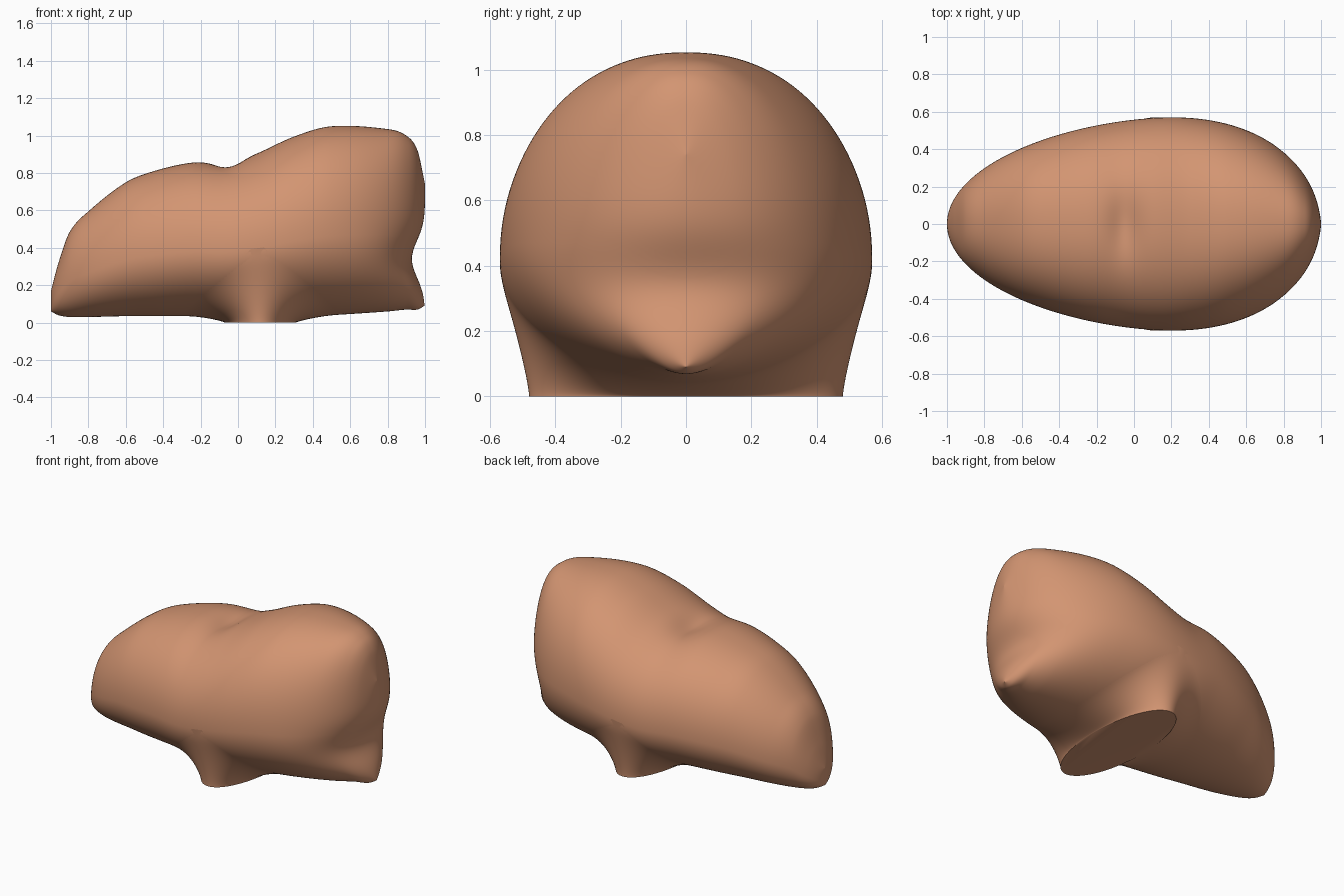
import bpy, bmesh
from math import cos, sin, pi, sqrt, exp, hypot

cube = bpy.data.objects.get("Cube")
if cube:
    bpy.data.objects.remove(cube, do_unlink=True)

# Centreline profile: x, top height, underside height
PROFILE = [
    (-1, .17, .06), (-.96, .32, .04), (-.9, .485, .03), (-.8, .595, .03),
    (-.6, .75, .035), (-.45, .81, .035), (-.25, .855, .035), (-.05, .86, .03),
    (.1, .905, .03), (.3, .995, .03), (.5, 1.05, .04), (.8, 1.035, .06),
    (.9, 1.0, .07), (.96, .92, .07), (1, .74, .09),
]
STATIONS, RING = 200, 144
FOOT_X, FOOT_A, FOOT_B = .12, .19, .48
FILLET_A, FILLET_B = .42, .57


def profile(x):
    """Smooth interpolation of top and underside at x."""
    i = 0
    while i < len(PROFILE) - 2 and x > PROFILE[i + 1][0]:
        i += 1
    p, q = PROFILE[i], PROFILE[i + 1]
    a, b = PROFILE[max(i - 1, 0)], PROFILE[min(i + 2, len(PROFILE) - 1)]
    h = q[0] - p[0]
    t = (x - p[0]) / h
    out = []
    for k in (1, 2):
        m0 = (q[k] - a[k]) / (q[0] - a[0]) * h
        m1 = (b[k] - p[k]) / (b[0] - p[0]) * h
        d = q[k] - p[k]
        out.append(p[k] + t * (m0 + t * (3 * d - 2 * m0 - m1 + t * (m0 + m1 - 2 * d))))
    top, low = out
    return top, low, low + .42 * (top - low)


def half_width(x):
    """Egg-shaped plan outline, blunter towards +x."""
    u = (x - .2) / (.8 if x > .2 else 1.2)
    return .57 * sqrt(max(0, 1 - abs(u) ** (2.15 if x > .2 else 1.75)))


def underside(x, y):
    top, low, mid = profile(x)
    return mid - (mid - low) * sqrt(max(0, 1 - (y / half_width(x)) ** 2))


def body_point(x, angle):
    top, low, mid = profile(x)
    c, s = cos(angle), sin(angle)
    y = half_width(x) * c
    if s > 0:
        # Slightly squared crown with a small dip on the ridge
        z = mid + (top - mid) * (1 - abs(c) ** 2.25) ** (1 / 2.15)
        z -= .035 * exp(-((x + .05) / .08) ** 2 - (y / .17) ** 2)
    else:
        z = mid + (mid - low) * s
    # Shallow hollow across the blunt end
    x -= .07 * exp(-((z - .34) / .14) ** 2) * max(0, (x - .6) / .4) ** 2
    return x, y, z


def foot_point(angle, t):
    """Foot wall from the ground (t=0) flaring into the underside (t=1)."""
    a = FOOT_A + (FILLET_A - FOOT_A) * t
    b = FOOT_B + (FILLET_B - FOOT_B) * t
    x, y = FOOT_X + a * cos(angle), b * sin(angle)
    return x, y, underside(x, y) * sin(pi / 2 * t ** .75)


def under_foot(verts):
    """True for body faces that the foot hides."""
    return all(v.co.z < .4 and hypot((v.co.x - FOOT_X) / FILLET_A, v.co.y / FILLET_B) < .8
               for v in verts)


def loft(bm, rings, skip=lambda verts: False):
    for r, s in zip(rings, rings[1:]):
        for j in range(RING):
            k = (j + 1) % RING
            quad = (r[j], r[k], s[k], s[j])
            if not skip(quad):
                bm.faces.new(quad)


def finish(bm, name, material):
    bmesh.ops.recalc_face_normals(bm, faces=bm.faces)
    mesh = bpy.data.meshes.new(name)
    bm.to_mesh(mesh)
    bm.free()
    mesh.materials.append(material)
    obj = bpy.data.objects.new(name, mesh)
    bpy.context.collection.objects.link(obj)
    bpy.ops.object.select_all(action="DESELECT")
    obj.select_set(True)
    bpy.context.view_layer.objects.active = obj
    bpy.ops.object.shade_smooth_by_angle(angle=.9)


# Warm clay colour
clay = bpy.data.materials.new("warm clay")
clay.use_nodes = True
clay.diffuse_color = (.65, .3, .168, 1)
clay.node_tree.nodes["Principled BSDF"].inputs["Base Color"].default_value = clay.diffuse_color

# Body, lofted along x
bm = bmesh.new()
rings = []
for i in range(STATIONS + 1):
    x = -cos(pi * (i + .05) / (STATIONS + .1))
    rings.append([bm.verts.new(body_point(x, 2 * pi * j / RING)) for j in range(RING)])
loft(bm, rings, under_foot)

# Narrow end strips, joined left to right
half = RING // 2
for r in (rings[0], rings[-1]):
    for j in range(-half // 2, half // 2):
        strip = [r[n % RING] for n in (j, j + 1, half - j - 1, half - j)]
        bm.faces.new(list(dict.fromkeys(strip)))
finish(bm, "body", clay)

# Oval foot with a concave flare and a flat sole
bm = bmesh.new()
rings = []
for i in range(25):
    t = (i / 24) ** 1.6
    rings.append([bm.verts.new(foot_point(2 * pi * j / RING, t)) for j in range(RING)])
loft(bm, rings)
sole = bm.faces.new(rings[0])
bmesh.ops.recalc_face_normals(bm, faces=bm.faces)
if sole.normal.z > 0:
    bmesh.ops.reverse_faces(bm, faces=bm.faces)
finish(bm, "foot", clay)
